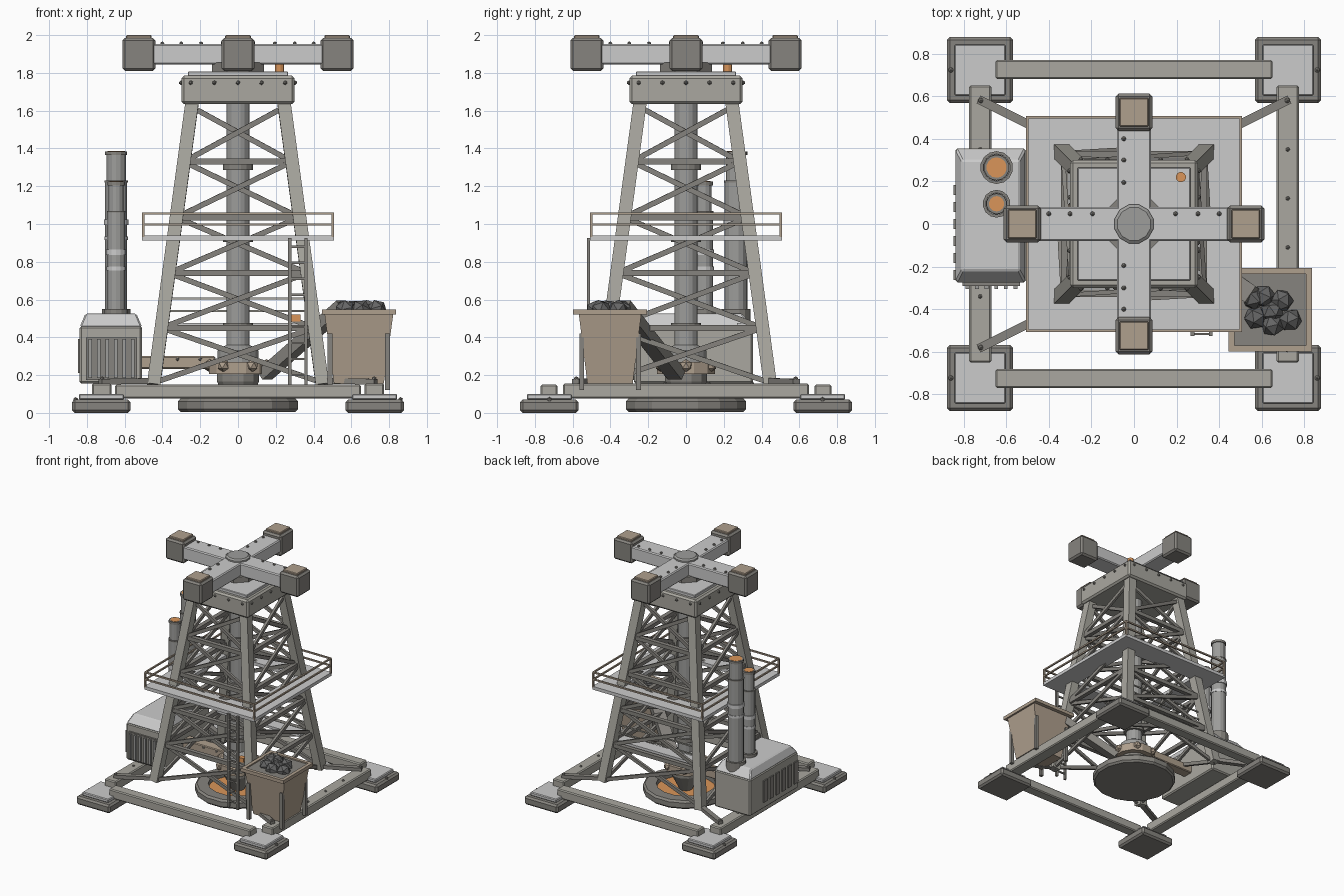
import bpy, bmesh, math, random
from mathutils import Vector, Matrix

if "Cube" in bpy.data.objects:
    bpy.data.objects.remove(bpy.data.objects["Cube"])

random.seed(4)
COL = {"beam": (.40, .39, .35), "dark": (.24, .23, .21), "light": (.58, .58, .58), "steel": (.34, .34, .33),
       "brown": (.43, .35, .27), "orange": (.70, .30, .10), "coal": (.13, .13, .13)}
MATS = {}
for k, c in COL.items():
    MATS[k] = bpy.data.materials.new(k)
    MATS[k].diffuse_color = (*c, 1)


def finish(name, bm, mat, bevel=0):
    bmesh.ops.recalc_face_normals(bm, faces=bm.faces)
    me = bpy.data.meshes.new(name)
    bm.to_mesh(me)
    bm.free()
    ob = bpy.data.objects.new(name, me)
    bpy.context.collection.objects.link(ob)
    me.materials.append(MATS[mat])
    if bevel:
        m = ob.modifiers.new("bevel", "BEVEL")
        m.width, m.segments = bevel, 1
    return ob


def box(name, x0, x1, y0, y1, z0, z1, mat, bevel=0, top=1):
    """Box from its limits; top scales the upper face for tapered shapes."""
    bm = bmesh.new()
    bmesh.ops.create_cube(bm, size=1)
    for v in bm.verts:
        s = top if v.co.z > 0 else 1
        v.co = Vector(((x0 + x1) / 2 + v.co.x * s * (x1 - x0), (y0 + y1) / 2 + v.co.y * s * (y1 - y0),
                       z1 if v.co.z > 0 else z0))
    return finish(name, bm, mat, bevel)


def strut(name, a, b, w, h, mat):
    a, b = Vector(a), Vector(b)
    d = (b - a).normalized()
    y = d.cross(Vector((1, 0, 0)) if abs(d.z) > .9 else Vector((0, 0, 1))).normalized()
    x = y.cross(d)
    rot = Matrix((x, y, d)).transposed().to_4x4()
    bm = bmesh.new()
    bmesh.ops.create_cube(bm, size=1)
    bm.transform(Matrix.Translation((a + b) / 2) @ rot @ Matrix.Diagonal((h, w, (b - a).length, 1)))
    return finish(name, bm, mat)


def lathe(name, x, y, profile, mat, n=12):
    """Closed solid of revolution from (radius, z) pairs."""
    bm = bmesh.new()
    rings = [[bm.verts.new((x + r * math.cos(math.tau * (i + .5) / n), y + r * math.sin(math.tau * (i + .5) / n), z))
              for i in range(n)] for r, z in profile]
    for p, q in zip(rings, rings[1:]):
        for i in range(n):
            bm.faces.new((p[i], p[(i + 1) % n], q[(i + 1) % n], q[i]))
    bm.faces.new(rings[0])
    bm.faces.new(rings[-1])
    return finish(name, bm, mat)


def cyl(name, x, y, r, z0, z1, mat, n=12):
    return lathe(name, x, y, [(r, z0), (r, z1)], mat, n)


def rivets(name, points, r=.011, mat="dark"):
    bm = bmesh.new()
    for p in points:
        bmesh.ops.create_icosphere(bm, subdivisions=1, radius=r, matrix=Matrix.Translation(p))
    return finish(name, bm, mat)


def square_ring(name, ro, ri, z0, z1, mat, cx=0, cy=0):
    for s in (-1, 1):
        a, b = sorted((s * ri, s * ro))
        box(name + "_x", cx + a, cx + b, cy - ro, cy + ro, z0, z1, mat)
        box(name + "_y", cx - ri, cx + ri, cy + a, cy + b, z0, z1, mat)


# corner feet, ground beams and struts out to the feet
for sx in (-1, 1):
    for sy in (-1, 1):
        x, y = sx * .723, sy * .723
        box("foot", x - .155, x + .155, y - .155, y + .155, 0, .07, "dark", .014)
        box("foot_plate", x - .12, x + .12, y - .12, y + .12, .07, .10, "light", .006)
        strut("foot_strut", (sx * .73, sy * .585, .165), (sx * .42, sy * .43, .17), .04, .03, "dark")
        rivets("foot_bolts", [(sx * .86, y, .07), (sx * .72, sy * .58, .18)], .014)
for s in (-1, 1):
    box("cross_beam", -.65, .65, s * .725 - .045, s * .725 + .045, .075, .15, "beam", .008)
    box("side_beam", s * .722 - .052, s * .722 + .052, -.65, .65, .075, .155, "beam", .008)
    rivets("beam_rivets", [(s * .722, y, .155) for y in (-.34, -.11, .12, .35)])

# ground collar with glowing bore
collar = lathe("ground_collar", 0, 0, [(.225, .005), (.31, .005), (.325, .02), (.325, .06), (.31, .075),
                                       (.225, .075), (.225, .005)], "dark", 16)
cyl("bore_glow", 0, 0, .226, .02, .035, "orange", 16)

# drill column
lathe("drill_head", 0, 0, [(.05, .035), (.115, .165), (.115, .21)], "dark", 12)
cyl("drill_ring", 0, 0, .16, .205, .27, "brown", 12)
rivets("drill_ring_knobs", [(.15 * math.cos(a), .15 * math.sin(a), .25)
                            for a in [math.tau * i / 6 for i in range(6)]], .035, "brown")
lathe("drill_column", 0, 0, [(.11, .27), (.11, .33), (.063, .36), (.063, 1.83)], "steel", 16)
for z in (.46, .92, 1.30):
    cyl("column_collar", 0, 0, .082, z - .015, z + .015, "dark", 16)


# lattice tower
def half(z):
    return .445 - (z - .16) * .2 / 1.47


levels = [.16, .45, .74, 1.035, 1.33, 1.62]
for sx in (-1, 1):
    for sy in (-1, 1):
        strut("tower_leg", (sx * half(.15), sy * half(.15), .15), (sx * half(1.66), sy * half(1.66), 1.66),
              .07, .07, "beam")
for k in range(4):
    R = Matrix.Rotation(k * math.pi / 2, 3, "Z")

    def at(u, z, off=0):
        return R @ Vector((u * half(z), -half(z) - off, z))
    for i, (z0, z1) in enumerate(zip(levels, levels[1:])):
        strut("diagonal_brace", at(-1, z0, .008), at(1, z1, .008), .02, .028, "dark")
        strut("diagonal_brace", at(1, z0, -.012), at(-1, z1, -.012), .02, .028, "dark")
        if i:
            strut("level_brace", at(-1, z0), at(1, z0), .035, .032, "dark")

# walkway with railing
square_ring("walkway", .507, .32, .913, .94, "light")
for z in (.997, 1.055):
    square_ring("rail", .507, .495, z - .006, z + .006, "brown")
for sx in (-1, 1):
    for sy in (-1, 1):
        box("rail_post", sx * .501 - .007, sx * .501 + .007, sy * .501 - .007, sy * .501 + .007, .93, 1.055, "brown")

# lower back deck and its rails
box("lower_deck", -.38, .38, .27, .37, .455, .475, "light")
for z in (.54, .605):
    box("lower_rail", -.37, .37, .36, .37, z - .005, z + .005, "beam")

# ladder
for x in (.275, .36):
    box("ladder_stile", x - .009, x + .009, -.525, -.507, .15, .925, "dark")
for i in range(9):
    z = .2 + i * .085
    box("ladder_rung", .275, .36, -.521, -.511, z - .006, z + .006, "dark")
box("lamp", .28, .33, -.40, -.36, .485, .52, "orange")

# tower head
box("tower_head", -.30, .30, -.30, .30, 1.635, 1.785, "beam", .014)
box("head_plate", -.265, .265, -.265, .265, 1.78, 1.808, "light", .004)
for k in range(4):
    R = Matrix.Rotation(k * math.pi / 2, 3, "Z")
    rivets("head_rivets", [R @ Vector((u * .125, -.302, 1.748)) for u in (-2, -1, 0, 1, 2)], .012)
cyl("beacon", .22, .22, .024, 1.80, 1.845, "orange")

# rotor hub and four weighted arms
cyl("hub_flange", 0, 0, .15, 1.805, 1.855, "dark", 8)
cyl("hub_body", 0, 0, .118, 1.85, 1.935, "dark", 8)
lathe("hub_cap", 0, 0, [(.094, 1.93), (.094, 1.965), (.08, 1.975)], "steel", 12)
for k in range(4):
    R = Matrix.Rotation(k * math.pi / 2, 4, "Z")
    parts = [box("rotor_arm", 0, .50, -.08, .08, 1.845, 1.953, "light", .008),
             box("arm_weight", .437, .612, -.087, .087, 1.81, 1.985, "dark", .014),
             box("weight_pad", .457, .592, -.068, .068, 1.98, 2.0, "brown", .005),
             rivets("arm_rivets", [(x, .048 * (1, 1, -1, -1)[k], 1.955) for x in (.195, .3, .4)], .012)]
    for ob in parts:
        ob.data.transform(R)

# engine house
box("engine_house", -.838, -.508, -.275, .355, .155, .46, "beam", .01)
box("engine_roof", -.838, -.508, -.275, .355, .455, .525, "light", .008, .82)
box("front_grille", -.805, -.535, -.29, -.27, .175, .40, "dark")
for i in range(6):
    x = -.782 + i * .045
    box("grille_slat", x - .009, x + .009, -.305, -.285, .185, .39, "steel")
    y = -.24 + i * .08
    box("side_vent", -.848, -.83, y - .024, y + .024, .21, .39, "dark")

# two smokestacks
for y, r, top in ((.265, .06, 1.385), (.095, .048, 1.225)):
    x = -.645
    cyl("stack_base", x, y, r + .017, .47, .55, "dark", 14)
    lathe("stack", x, y, [(r, .54), (r, top - .16), (r - .007, top - .16), (r - .007, top - .01)], "steel", 14)
    cyl("stack_rim", x, y, r, top - .02, top, "dark", 14)
    cyl("stack_glow", x, y, r - .012, top - .01, top + .002, "orange", 14)
    cyl("stack_band", x, y, r + .004, top - .47, top - .45, "light", 14)
    cyl("stack_band", x, y, r + .006, top - .39, top - .36, "light", 14)
    cyl("stack_seam", x, y, r + .003, top - .165, top - .155, "dark", 14)

# drive shaft housing from engine to drill
box("drive_housing", -.52, -.12, .005, .095, .233, .30, "brown", .006)
rivets("housing_bolts", [(x, .003, .285) for x in (-.45, -.32, -.2)], .01)

# ore hopper, its legs, rocks and feed conveyor
hx, hy = .64, -.402
box("hopper_body", hx - .132, hx + .132, hy - .12, hy + .12, .155, .525, "brown", 0, 1.38)
square_ring("hopper_rim", .196, .168, .52, .548, "brown", hx, hy)
box("ore_bed", hx - .18, hx + .18, hy - .17, hy + .17, .52, .538, "dark")
for sx in (-1, 1):
    for sy in (-1, 1):
        x, y = hx + sx * .152, hy + sy * .15
        box("hopper_leg", x - .013, x + .013, y - .013, y + .013, .12, .42, "dark")
bm = bmesh.new()
for x, y in ((.61, -.34), (.695, -.36), (.57, -.44), (.65, -.475), (.735, -.45), (.65, -.41), (.56, -.35)):
    rot = Matrix.Rotation(random.uniform(0, 6), 4, "Z") @ Matrix.Rotation(random.uniform(0, 6), 4, "X")
    bmesh.ops.create_icosphere(bm, subdivisions=1, radius=.056, matrix=Matrix.Translation((x, y, .545)) @ rot)
finish("ore_rocks", bm, "coal")
strut("feed_conveyor", (.14, -.05, .20), (.56, -.34, .57), .09, .06, "dark")

for m in bpy.data.materials:
    if m.users and not m.is_grease_pencil:
        m.use_nodes = True
        m.node_tree.nodes["Principled BSDF"].inputs["Base Color"].default_value = m.diffuse_color
